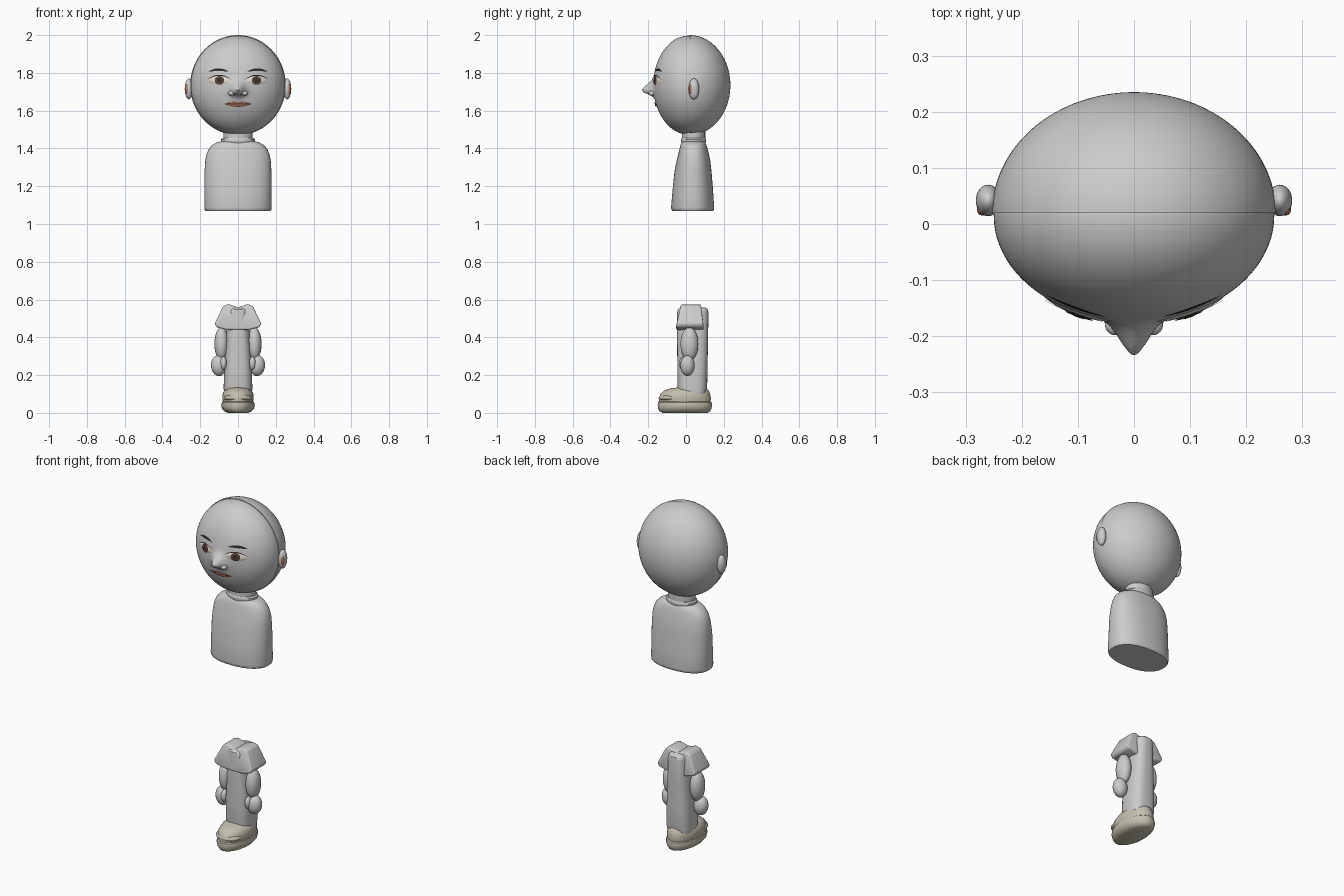
import bpy, bmesh, math
from mathutils import Vector

if "Cube" in bpy.data.objects:
    bpy.data.objects.remove(bpy.data.objects["Cube"])


def finish(name, bm, color=None, angle=40):
    bmesh.ops.recalc_face_normals(bm, faces=bm.faces)
    me = bpy.data.meshes.new(name)
    bm.to_mesh(me)
    bm.free()
    ob = bpy.data.objects.new(name, me)
    bpy.context.collection.objects.link(ob)
    if color:
        key = "mat_%.2f_%.2f_%.2f" % color
        mat = bpy.data.materials.get(key) or bpy.data.materials.new(key)
        mat.diffuse_color = (*color, 1)
        mat.use_nodes = True
        mat.node_tree.nodes["Principled BSDF"].inputs["Base Color"].default_value = mat.diffuse_color
        me.materials.append(mat)
    bpy.ops.object.select_all(action='DESELECT')
    ob.select_set(True)
    bpy.context.view_layer.objects.active = ob
    bpy.ops.object.shade_smooth_by_angle(angle=math.radians(angle))
    return ob


def blob(name, c, r, color=None, tilt=0):
    """Ellipsoid, optionally tilted about y."""
    bm = bmesh.new()
    bmesh.ops.create_uvsphere(bm, u_segments=32, v_segments=20, radius=1)
    ct, st = math.cos(tilt), math.sin(tilt)
    for v in bm.verts:
        x, y, z = v.co.x * r[0], v.co.y * r[1], v.co.z * r[2]
        v.co = Vector((c[0] + x * ct + z * st, c[1] + y, c[2] - x * st + z * ct))
    return finish(name, bm, color)


def loft(name, sections, power=2, n=48, color=None):
    """Stack of superellipse rings: (z, rx, ry, centre y)."""
    bm = bmesh.new()
    rings = []
    for z, rx, ry, cy in sections:
        ring = []
        for i in range(n):
            a = 2 * math.pi * i / n
            c, s = math.cos(a), math.sin(a)
            ring.append(bm.verts.new((math.copysign(abs(c) ** (2 / power), c) * rx,
                                      cy + math.copysign(abs(s) ** (2 / power), s) * ry, z)))
        rings.append(ring)
    for a, b in zip(rings, rings[1:]):
        for i in range(n):
            bm.faces.new((a[i], a[(i + 1) % n], b[(i + 1) % n], b[i]))
    bm.faces.new(rings[0])
    bm.faces.new(rings[-1])
    return finish(name, bm, color)


# Head: face half with a pulled-out nose, and a slightly larger back half
HZ = 1.735


def nose(x, z):
    s = 0.042 if z > 1.705 else 0.022
    return 0.062 * math.exp(-(x / 0.034) ** 2 - ((z - 1.705) / s) ** 2)


def face_y(x, z):
    q = max(0.0, 1 - (x / 0.25) ** 2 - ((z - HZ) / 0.262) ** 2)
    return 0.015 - 0.188 * math.sqrt(q) - nose(x, z)


def head_half(name, back):
    bm = bmesh.new()
    bmesh.ops.create_uvsphere(bm, u_segments=96, v_segments=64, radius=1)
    if back:
        bmesh.ops.delete(bm, geom=[v for v in bm.verts if v.co.z < -0.001], context='VERTS')
        rim = [e for e in bm.edges if e.is_boundary]
        bmesh.ops.contextual_create(bm, geom=rim)
    for v in bm.verts:
        x, d, z = v.co.x, v.co.z, v.co.y
        if back:
            v.co = Vector((x * 0.253, 0.02 + d * 0.215, HZ + z * 0.265))
        else:
            px, pz = x * 0.25, HZ + z * 0.262
            y = 0.015 + d * (0.188 if d < 0 else 0.1)
            v.co = Vector((px, y - (nose(px, pz) if d < 0 else 0), pz))
    return finish(name, bm)


head_half("face", False)
head_half("head_back", True)


def patch(name, cx, cz, half, upper, lower, lift, color, slant=0, dome=0.0, round_=False):
    """Almond or oval patch draped over the face, with a small lift and dome."""
    bm = bmesh.new()
    n, m = 20, 8
    rows = []
    for i in range(n + 1):
        t = -math.cos(math.pi * i / n)
        env = math.sqrt(max(0, 1 - t * t)) if round_ else 1 - t * t
        row = []
        for j in range(m + 1):
            s = j / m
            x = cx + t * half
            z = cz + slant * t + env * (-lower + s * (upper + lower))
            up = lift + dome * env * 4 * s * (1 - s)
            row.append(bm.verts.new((x, face_y(x, z) - up, z)))
        rows.append(row)
    for a, b in zip(rows, rows[1:]):
        for j in range(m):
            bm.faces.new((a[j], b[j], b[j + 1], a[j + 1]))
    bmesh.ops.remove_doubles(bm, verts=bm.verts, dist=1e-5)
    return finish(name, bm, color)


DARK, BROWN = (0.03, 0.025, 0.03), (0.09, 0.05, 0.035)
WHITE, LIP, SHOE = (0.75, 0.7, 0.62), (0.42, 0.17, 0.1), (0.55, 0.52, 0.42)

for side, s in (("left", -1), ("right", 1)):
    # Eyes and brows
    patch(side + "_eye_white", s * 0.1, 1.76, 0.062, 0.025, 0.025, 0.002, WHITE, dome=0.005)
    patch(side + "_iris", s * 0.098, 1.76, 0.025, 0.023, 0.022, 0.008, BROWN, round_=True)
    patch(side + "_pupil", s * 0.098, 1.76, 0.011, 0.011, 0.011, 0.0095, DARK, round_=True)
    patch(side + "_eyelid_line", s * 0.1, 1.763, 0.064, 0.027, -0.021, 0.008, DARK)
    patch(side + "_eyebrow", s * 0.103, 1.808, 0.053, 0.016, -0.001, 0.004, DARK)
    patch(side + "_nostril", s * 0.018, 1.686, 0.008, 0.003, 0.003, 0.002, DARK, round_=True)
    blob(side + "_nose_wing", (s * 0.034, -0.178, 1.692), (0.018, 0.02, 0.014))
    # Ears
    blob(side + "_ear", (s * 0.26, 0.042, 1.715), (0.022, 0.028, 0.055))
    blob(side + "_ear_inner", (s * 0.27, 0.026, 1.715), (0.01, 0.011, 0.028), LIP)

# Mouth
patch("upper_lip", 0, 1.635, 0.073, 0.012, 0, 0.004, LIP, dome=0.003)
patch("lower_lip", 0, 1.634, 0.068, 0, 0.014, 0.004, LIP, dome=0.003)
patch("mouth_line", 0, 1.635, 0.075, 0.0015, 0.0015, 0.0065, DARK)

# Neck and torso
loft("neck", [(1.42, 0.077, 0.062, 0.04), (1.52, 0.077, 0.062, 0.04)])
loft("collar", [(1.425, 0.086, 0.062, 0.04), (1.435, 0.09, 0.066, 0.04),
                (1.448, 0.09, 0.066, 0.04), (1.455, 0.082, 0.062, 0.04)])
loft("torso", [(1.07, 0.172, 0.108, 0.035), (1.075, 0.176, 0.112, 0.035),
               (1.088, 0.178, 0.114, 0.035), (1.18, 0.178, 0.107, 0.036),
               (1.28, 0.177, 0.098, 0.037), (1.34, 0.173, 0.088, 0.04),
               (1.375, 0.165, 0.08, 0.04), (1.4, 0.153, 0.074, 0.04),
               (1.42, 0.134, 0.068, 0.04), (1.432, 0.112, 0.062, 0.04),
               (1.44, 0.08, 0.052, 0.04)], power=2.3, n=64)

# Lower body column
loft("lower_body", [(0.1, 0.073, 0.072, 0.034), (0.13, 0.076, 0.078, 0.034),
                    (0.25, 0.073, 0.08, 0.034), (0.4, 0.064, 0.082, 0.035),
                    (0.53, 0.057, 0.083, 0.036), (0.547, 0.053, 0.08, 0.036),
                    (0.557, 0.042, 0.068, 0.036)], power=2.8)

# Flared sleeves, arms and hands
profile = [(0, 0.44), (0, 0.558), (0.05, 0.576), (0.078, 0.566), (0.123, 0.472), (0.113, 0.453), (0.06, 0.44)]
for side, s in (("left", -1), ("right", 1)):
    bm = bmesh.new()
    front = [bm.verts.new((s * x, -0.052 + max(0, z - 0.5) * 0.35, z)) for x, z in profile]
    rear = [bm.verts.new((s * x, 0.093 - max(0, z - 0.5) * 0.2, z)) for x, z in profile]
    bm.faces.new(front)
    bm.faces.new(rear)
    for i in range(len(profile)):
        k = (i + 1) % len(profile)
        bm.faces.new((front[i], front[k], rear[k], rear[i]))
    bmesh.ops.recalc_face_normals(bm, faces=bm.faces)
    edges = [e for e in bm.edges if any(abs(v.co.x) > 0.01 for v in e.verts)]
    bmesh.ops.bevel(bm, geom=edges, offset=0.009, segments=3, profile=0.5, affect='EDGES')
    finish(side + "_sleeve", bm)
    blob(side + "_arm", (s * 0.087, 0.018, 0.365), (0.038, 0.047, 0.088))
    blob(side + "_hand", (s * 0.103, 0.008, 0.25), (0.04, 0.038, 0.055), tilt=s * 0.1)
    blob(side + "_thumb", (s * 0.077, -0.012, 0.262), (0.018, 0.025, 0.036))

# Shoe: rounded upper, tongue and sole
loft("shoe_upper", [(0.055, 0.08, 0.135, -0.006), (0.075, 0.083, 0.138, -0.006),
                    (0.1, 0.082, 0.132, -0.004), (0.12, 0.072, 0.116, 0.004),
                    (0.13, 0.055, 0.096, 0.014), (0.135, 0.03, 0.06, 0.02)], color=SHOE)
blob("shoe_toe_cap", (0, -0.08, 0.079), (0.074, 0.065, 0.022), SHOE)
loft("shoe_sole", [(0.0, 0.055, 0.118, -0.006), (0.008, 0.072, 0.134, -0.006),
                   (0.022, 0.084, 0.141, -0.006), (0.04, 0.089, 0.144, -0.006),
                   (0.056, 0.085, 0.142, -0.006), (0.066, 0.07, 0.13, -0.006)], color=SHOE)
